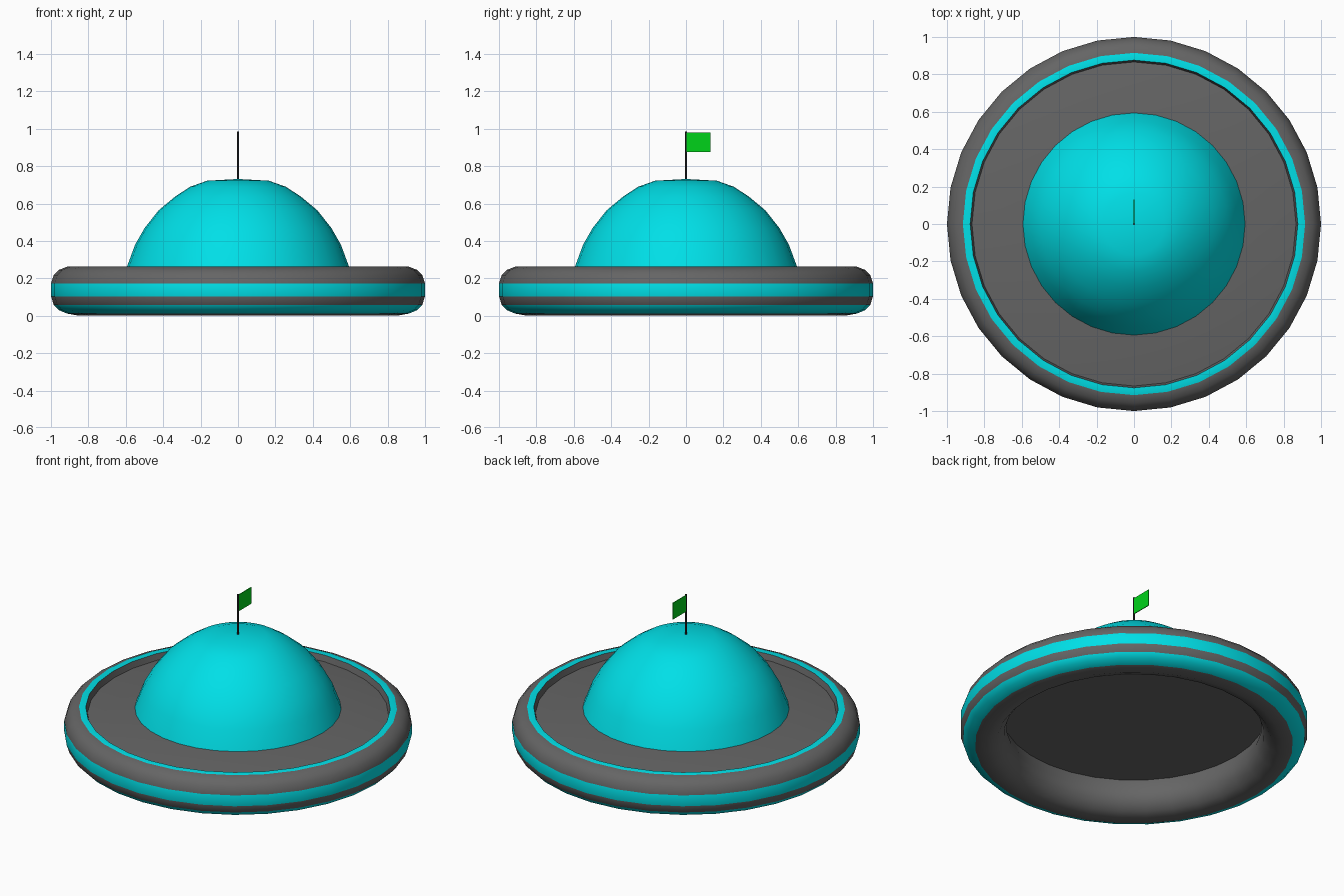
import bpy, bmesh, math

if "Cube" in bpy.data.objects:
    bpy.data.objects.remove(bpy.data.objects["Cube"])


def material(name, rgb):
    m = bpy.data.materials.new(name)
    m.diffuse_color = (*rgb, 1)
    m.use_nodes = True
    m.node_tree.nodes["Principled BSDF"].inputs["Base Color"].default_value = m.diffuse_color
    return m


grey = material("dark_grey", (0.13, 0.13, 0.13))
black = material("near_black", (0.03, 0.03, 0.03))
cyan = material("cyan", (0.0, 0.74, 0.80))
green = material("green", (0.0, 0.65, 0.01))


def finish(name, bm, mats, angle):
    """Turn a bmesh into a named, shaded object."""
    bmesh.ops.recalc_face_normals(bm, faces=bm.faces)
    mesh = bpy.data.meshes.new(name)
    bm.to_mesh(mesh)
    bm.free()
    ob = bpy.data.objects.new(name, mesh)
    bpy.context.collection.objects.link(ob)
    for m in mats:
        mesh.materials.append(m)
    bpy.context.view_layer.objects.active = ob
    ob.select_set(True)
    if angle:
        bpy.ops.object.shade_smooth_by_angle(angle=math.radians(angle))
    ob.select_set(False)
    return ob


def lathe(name, profile, mats, bands=(), sides=32, caps=(), angle=30):
    """Spin (r, z) points about z; bands are profile segments in material 1."""
    bm = bmesh.new()
    rings = []
    for r, z in profile:
        if r == 0:
            rings.append([bm.verts.new((0, 0, z))] * sides)
        else:
            rings.append([bm.verts.new((r * math.cos(2 * math.pi * i / sides),
                                        r * math.sin(2 * math.pi * i / sides), z))
                          for i in range(sides)])
    for k, (a, b) in enumerate(zip(rings, rings[1:])):
        for i in range(sides):
            j = (i + 1) % sides
            quad = list(dict.fromkeys([a[i], a[j], b[j], b[i]]))
            bm.faces.new(quad).material_index = int(k in bands)
    for c in caps:
        bm.faces.new(rings[c])
    return finish(name, bm, mats, angle)


# Striped saucer hull: recessed underside, tube-like rim, dished deck
lathe("saucer_hull",
      [(0.76, 0.21), (0.735, 0.13), (0.75, 0.07), (0.79, 0.02), (0.85, 0.0),
       (0.915, 0.012), (0.958, 0.03), (0.985, 0.058), (1.0, 0.104), (1.0, 0.173),
       (0.985, 0.217), (0.958, 0.245), (0.915, 0.262), (0.876, 0.262),
       (0.866, 0.225), (0.57, 0.264)],
      [grey, cyan], bands=(5, 6, 8, 12), caps=(0, -1), angle=35)

# Cabin dome
lathe("cabin_dome",
      [(0.594, 0.262), (0.55, 0.38), (0.50, 0.468), (0.425, 0.563),
       (0.335, 0.638), (0.255, 0.69), (0.165, 0.722), (0, 0.731)],
      [cyan], angle=40)

# Flag pole
lathe("flag_pole", [(0.005, 0.70), (0.005, 0.985)], [black], sides=8, caps=(0, -1))

# Flag, thin box pointing to +y
bm = bmesh.new()
bmesh.ops.create_cube(bm, size=1)
for v in bm.verts:
    v.co = (v.co.x * 0.005, 0.067 + v.co.y * 0.13, 0.927 + v.co.z * 0.104)
finish("flag", bm, [green], 0)
